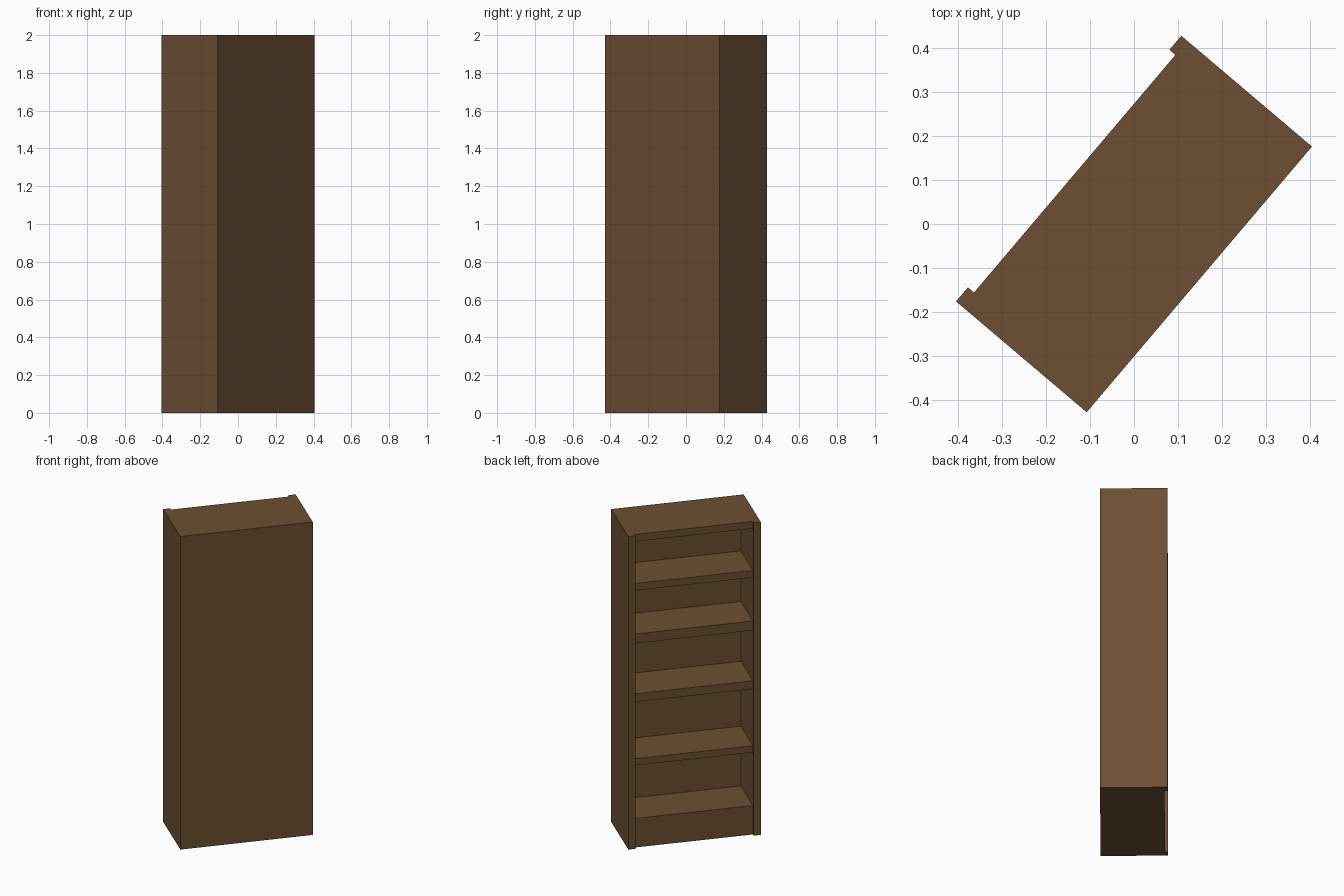
import bpy, bmesh, math

if "Cube" in bpy.data.objects:
    bpy.data.objects.remove(bpy.data.objects["Cube"])

W, D, H = 0.793, 0.39, 2.0        # overall width, depth, height
STILE = 0.042                     # side panel thickness
RECESS = 0.018                    # shelves set back from the side panels
BAY = 0.277                       # interior depth behind the recess
FLOOR, CEIL = 0.185, 1.955        # interior bottom and top
SHELVES = [(0.524, 0.567), (0.930, 0.982), (1.304, 1.364), (1.642, 1.687)]
ANGLE = math.radians(49.7)        # whole bookcase is turned about z

wood = bpy.data.materials.new("dark_wood")
wood.diffuse_color = (0.15, 0.078, 0.033, 1)
wood.use_nodes = True
wood.node_tree.nodes["Principled BSDF"].inputs["Base Color"].default_value = wood.diffuse_color


def add_object(name, bm):
    bmesh.ops.recalc_face_normals(bm, faces=bm.faces)
    mesh = bpy.data.meshes.new(name)
    bm.to_mesh(mesh)
    bm.free()
    mesh.materials.append(wood)
    obj = bpy.data.objects.new(name, mesh)
    obj.rotation_euler.z = ANGLE
    bpy.context.collection.objects.link(obj)
    return obj


def prism(points, z0, z1):
    bm = bmesh.new()
    face = bm.faces.new([bm.verts.new((x, y, z0)) for x, y in points])
    ext = bmesh.ops.extrude_face_region(bm, geom=[face], use_keep_orig=True)
    top = [v for v in ext["geom"] if isinstance(v, bmesh.types.BMVert)]
    bmesh.ops.translate(bm, verts=top, vec=(0, 0, z1 - z0))
    bmesh.ops.recalc_face_normals(bm, faces=bm.faces)
    return bm


# Carcass: plan profile with the open side on local +y, interior pushed in
w, d = W / 2, D / 2
inner, front = w - STILE, d - RECESS
bm = prism([(-w, -d), (w, -d), (w, d), (inner, d), (inner, front),
            (-inner, front), (-inner, d), (-w, d)], 0, H)
for z in (FLOOR, CEIL):
    bmesh.ops.bisect_plane(bm, geom=bm.verts[:] + bm.edges[:] + bm.faces[:],
                           plane_co=(0, 0, z), plane_no=(0, 0, 1))
opening = [f for f in bm.faces
           if abs(f.calc_center_median().y - front) < 1e-4 and abs(f.normal.y) > 0.9
           and FLOOR < f.calc_center_median().z < CEIL]
pushed = bmesh.ops.extrude_discrete_faces(bm, faces=opening)["faces"]
bmesh.ops.translate(bm, verts=pushed[0].verts[:], vec=(0, -BAY, 0))
bmesh.ops.dissolve_limit(bm, angle_limit=0.01, verts=bm.verts[:], edges=bm.edges[:])
add_object("bookcase_carcass", bm)

# Shelves fitted between the sides and the back
for i, (z0, z1) in enumerate(SHELVES, 1):
    back = front - BAY
    add_object(f"shelf_{i}", prism([(-inner, back), (inner, back),
                                    (inner, front), (-inner, front)], z0, z1))
